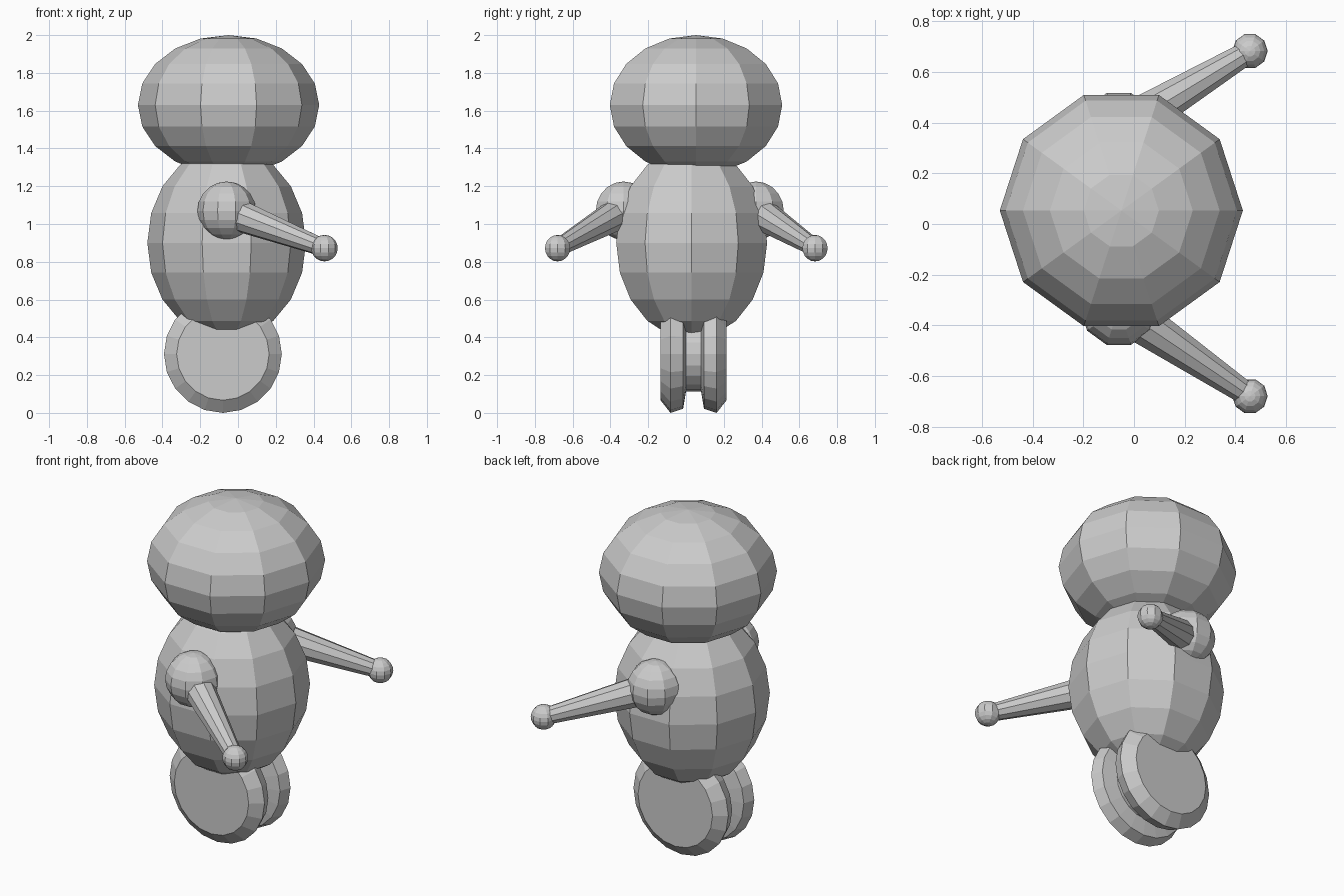
import bpy, bmesh
from math import pi, cos, sin
from mathutils import Vector, Matrix

if "Cube" in bpy.data.objects:
    bpy.data.objects.remove(bpy.data.objects["Cube"])


def finish(bm, name):
    bmesh.ops.recalc_face_normals(bm, faces=bm.faces)
    mesh = bpy.data.meshes.new(name)
    bm.to_mesh(mesh)
    bm.free()
    obj = bpy.data.objects.new(name, mesh)
    bpy.context.collection.objects.link(obj)
    return obj


def ball(name, centre, radius, half_height=None):
    # ten-sided faceted sphere with a corner pointing along x
    bm = bmesh.new()
    bmesh.ops.create_uvsphere(bm, u_segments=10, v_segments=10, radius=1)
    place = (Matrix.Translation(centre)
             @ Matrix.Diagonal((radius, radius, half_height or radius, 1))
             @ Matrix.Rotation(pi / 2, 4, 'Z'))
    bm.transform(place)
    return finish(bm, name)


def tapered_arm(name, start, end, r1, r2):
    start, end = Vector(start), Vector(end)
    axis = end - start
    bm = bmesh.new()
    bmesh.ops.create_cone(bm, cap_ends=True, segments=10,
                          radius1=r1, radius2=r2, depth=axis.length)
    bm.transform(Matrix.Translation((start + end) / 2)
                 @ axis.to_track_quat('Z', 'Y').to_matrix().to_4x4())
    return finish(bm, name)


def lathe_y(name, centre, profile, segments):
    # profile of (y offset, radius) turned around the y axis, capped at both ends
    bm = bmesh.new()
    cx, cy, cz = centre
    rings = []
    for y, r in profile:
        angles = [2 * pi * i / segments for i in range(segments)]
        rings.append([bm.verts.new((cx + r * cos(a), cy + y, cz + r * sin(a)))
                      for a in angles])
    for a, b in zip(rings, rings[1:]):
        for i in range(segments):
            j = (i + 1) % segments
            bm.faces.new((a[i], a[j], b[j], b[i]))
    bm.faces.new(rings[0])
    bm.faces.new(rings[-1])
    return finish(bm, name)


# Head and body
ball("head", (-0.05, 0.053, 1.63), 0.48, 0.37)
ball("body", (-0.06, 0.03, 0.90), 0.42, 0.51)

# Twin wheel with a groove between the two tyres
half = [(0.175, 0.245), (0.122, 0.312), (0.055, 0.29), (0.04, 0.2)]
profile = [(-y, r) for y, r in half] + half[::-1]
lathe_y("twin_wheel", (-0.08, 0.04, 0.312), profile, 20)

# Arms
for side, shoulder_y, hand_y in (("front", -0.33, -0.68), ("back", 0.37, 0.683)):
    shoulder = (-0.06, shoulder_y, 1.07)
    hand = (0.458, hand_y, 0.872)
    ball(side + "_shoulder", shoulder, 0.155)
    tapered_arm(side + "_arm", shoulder, hand, 0.092, 0.046)
    ball(side + "_hand", hand, 0.07)
